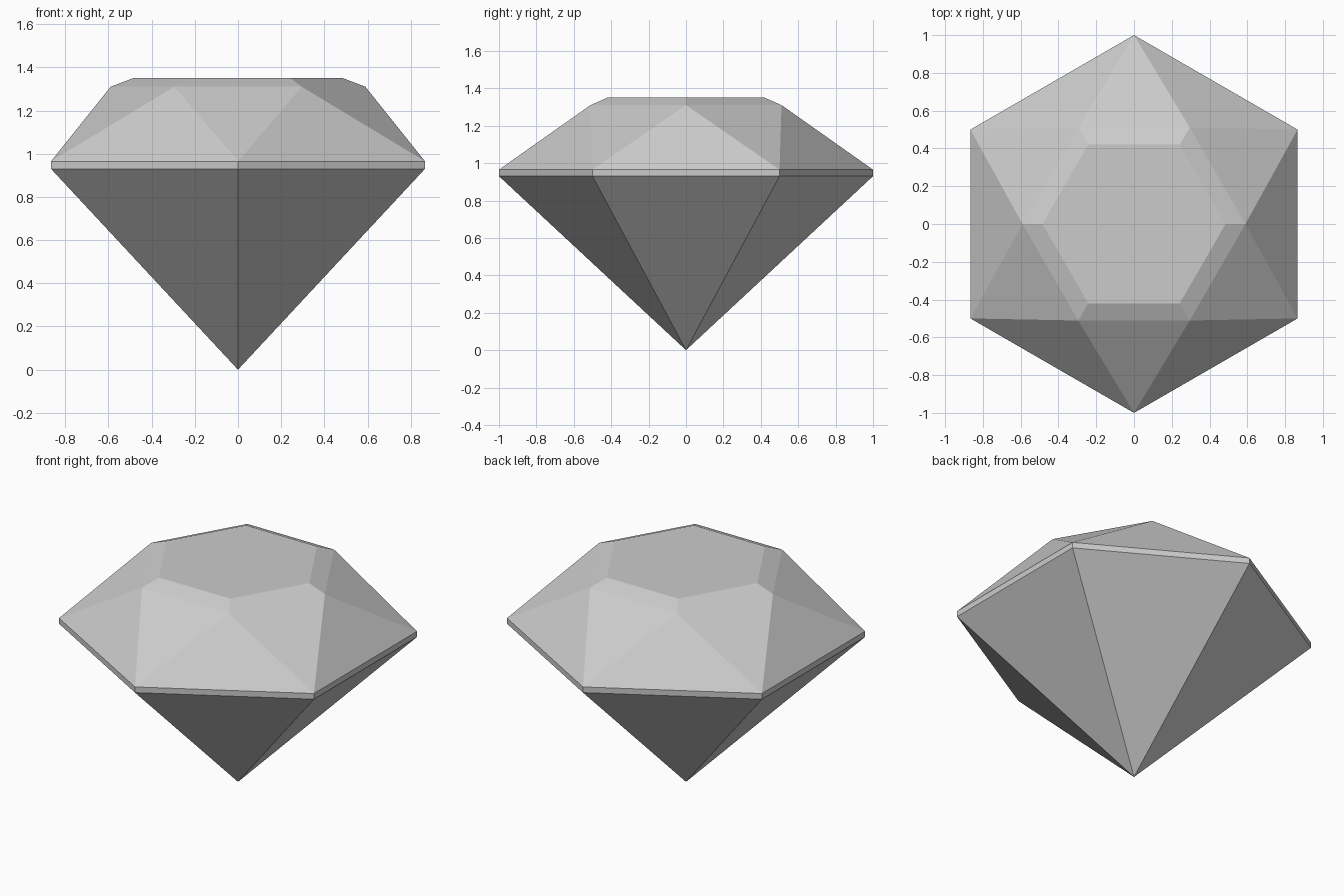
import bpy, bmesh
from math import cos, sin, radians

cube = bpy.data.objects.get("Cube")
if cube:
    bpy.data.objects.remove(cube)

SIDES = 6
STEP = 360 / SIDES

# Single stone colour
stone = bpy.data.materials.new("pale_grey")
stone.use_nodes = True
color = (0.6, 0.6, 0.6, 1)
stone.diffuse_color = color
stone.node_tree.nodes["Principled BSDF"].inputs["Base Color"].default_value = color

bm = bmesh.new()


def ring(radius, z, turn):
    """Regular ring of vertices, turned by an angle in degrees."""
    angles = [radians(turn + STEP * i) for i in range(SIDES)]
    return [bm.verts.new((radius * cos(a), radius * sin(a), z)) for a in angles]


def band(low, high):
    """Quads between two aligned rings."""
    for i in range(SIDES):
        j = (i + 1) % SIDES
        bm.faces.new((low[i], low[j], high[j], high[i]))


# Rings from the pointed base up to the flat table
tip = bm.verts.new((0, 0, 0))
girdle_low = ring(1, 0.93, STEP / 2)
girdle_high = ring(1, 0.965, STEP / 2)
crown = ring(0.59, 1.31, 0)
table = ring(0.485, 1.35, 0)

# Pavilion: triangles down to the point
for i in range(SIDES):
    bm.faces.new((tip, girdle_low[(i + 1) % SIDES], girdle_low[i]))

# Girdle: thin upright band
band(girdle_low, girdle_high)

# Crown: alternating triangles between rings offset by half a step
for i in range(SIDES):
    j = (i + 1) % SIDES
    bm.faces.new((girdle_high[i], crown[j], crown[i]))
    bm.faces.new((girdle_high[i], girdle_high[j], crown[j]))

# Sloped bevel and flat table
band(crown, table)
bm.faces.new(table)

bmesh.ops.recalc_face_normals(bm, faces=bm.faces)
mesh = bpy.data.meshes.new("cut_gem")
bm.to_mesh(mesh)
bm.free()
mesh.materials.append(stone)
gem = bpy.data.objects.new("cut_gem", mesh)
bpy.context.collection.objects.link(gem)
